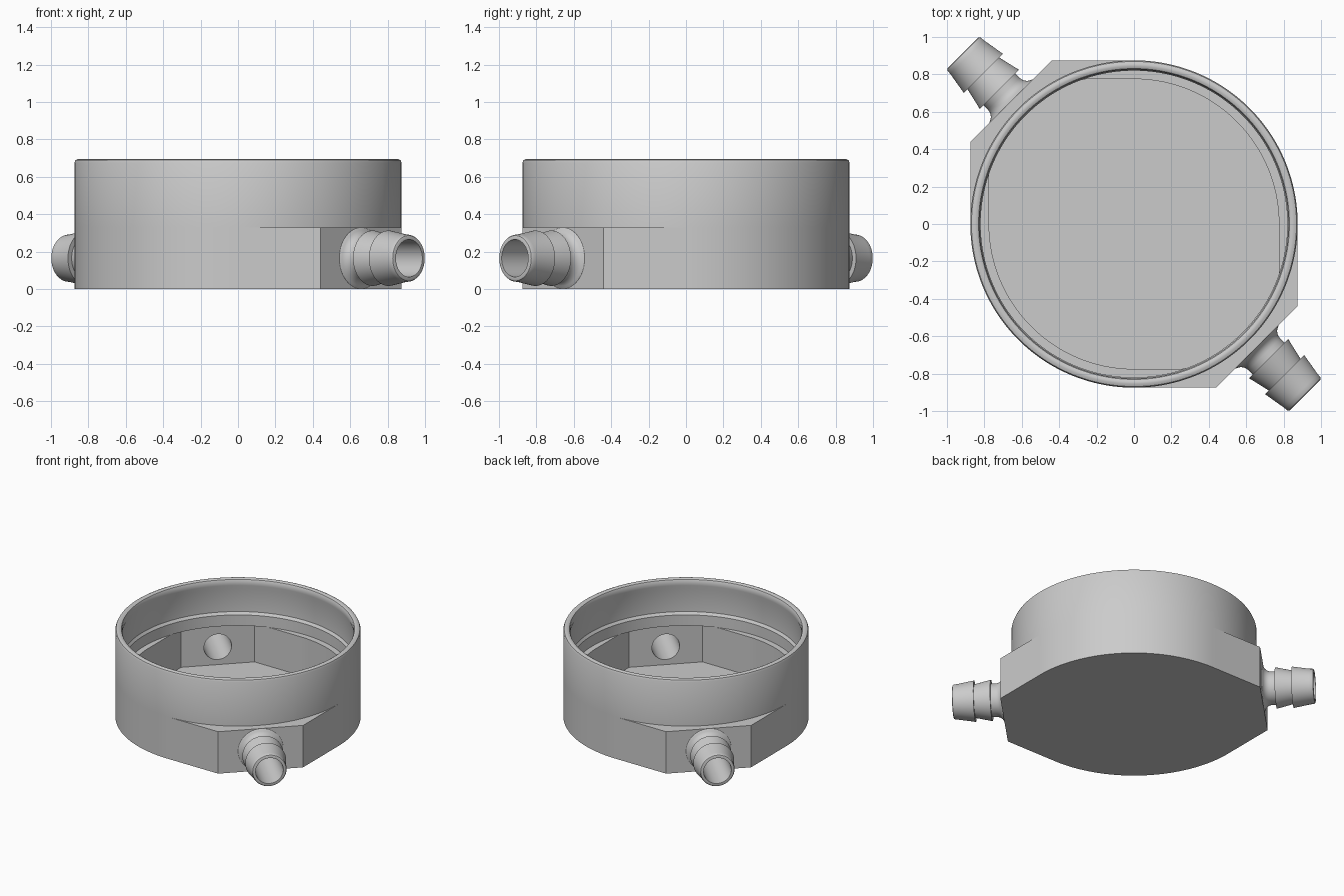
import bpy, bmesh, math
from mathutils import Vector

if "Cube" in bpy.data.objects:
    bpy.data.objects.remove(bpy.data.objects["Cube"], do_unlink=True)

grey = bpy.data.materials.new("plain_grey")
grey.use_nodes = True
grey.diffuse_color = (0.6, 0.6, 0.6, 1)
grey.node_tree.nodes["Principled BSDF"].inputs["Base Color"].default_value = (0.6, 0.6, 0.6, 1)

PORT_Z = 0.165
BORE = 0.1
SHOULDER = 0.33


def skin(name, rings, closed):
    """Bridge rings of points; either join last to first or cap both ends."""
    bm = bmesh.new()
    loops = [[bm.verts.new(p) for p in ring] for ring in rings]
    pairs = list(zip(loops, loops[1:]))
    if closed:
        pairs.append((loops[-1], loops[0]))
    else:
        bm.faces.new(loops[0])
        bm.faces.new(loops[-1])
    for a, b in pairs:
        for i in range(len(a)):
            j = (i + 1) % len(a)
            bm.faces.new((a[i], a[j], b[j], b[i]))
    bmesh.ops.remove_doubles(bm, verts=bm.verts, dist=0.00002)
    bmesh.ops.recalc_face_normals(bm, faces=bm.faces)
    mesh = bpy.data.meshes.new(name)
    bm.to_mesh(mesh)
    bm.free()
    mesh.materials.append(grey)
    obj = bpy.data.objects.new(name, mesh)
    bpy.context.collection.objects.link(obj)
    return obj


def select_only(obj):
    bpy.ops.object.select_all(action="DESELECT")
    obj.select_set(True)
    bpy.context.view_layer.objects.active = obj


# Sample angles, including the exact corners of the outer and inner outlines
CORNERS = ((0.875, 0.44), (0.775, 0.399))
angles = {round(math.radians(a * 2), 6) for a in range(180)}
for r, k in CORNERS:
    for x, y in ((-k, r), (-r, k), (k, -r), (r, -k)):
        angles.add(math.atan2(y, x) % math.tau)
angles = sorted(angles)


def circle(r, z):
    return [(r * math.cos(a), r * math.sin(a), z) for a in angles]


def block(r, k, z):
    """Circle with two opposite quadrants squared out to chamfered corners."""
    ring = []
    for a in angles:
        c, s = math.cos(a), math.sin(a)
        d = r
        if c * s < -0.000001:
            d = min(r / abs(c), r / abs(s), (r + k) / (abs(c) + abs(s)))
        ring.append((d * c, d * s, z))
    return ring


# Housing: chamfered base, round wall, rolled rim, grooved bore, lower chamber
outer, inner = CORNERS
wall = [(0.875, SHOULDER), (0.875, 0.675), (0.869, 0.689), (0.855, 0.695),
        (0.843, 0.695), (0.831, 0.689), (0.825, 0.675), (0.825, 0.645),
        (0.834, 0.615), (0.834, 0.435), (0.82, 0.415), (0.82, SHOULDER)]
rings = [block(*outer, 0), block(*outer, SHOULDER)]
rings += [circle(r, z) for r, z in wall]
rings += [block(*inner, SHOULDER), block(*inner, 0.025)]
housing = skin("housing", rings, closed=False)


def lathe(name, side, profile, closed):
    """Revolve (distance, radius) points about a diagonal port axis."""
    axis = Vector((side, -side, 0)).normalized()
    across = Vector((side, side, 0)).normalized()
    rings = []
    for d, r in profile:
        rings.append([axis * d + across * (r * math.cos(t))
                      + Vector((0, 0, PORT_Z + r * math.sin(t)))
                      for t in (math.tau * i / 64 for i in range(64))])
    return skin(name, rings, closed)


# Barbed hose ports on the two chamfers, each with a through bore
fillet = [(0.985 - 0.055 * math.sin(t), 0.175 - 0.055 * math.cos(t))
          for t in (math.pi / 2 * i / 6 for i in range(6, -1, -1))]
fillet = [(d, min(r, 0.163)) for d, r in fillet]
barbs = [(1.018, 0.12), (1.018, 0.148), (1.138, 0.12), (1.138, 0.148),
         (1.262, 0.127), (1.282, 0.126), (1.291, 0.121), (1.294, 0.114),
         (1.294, BORE), (0.915, BORE), (0.915, 0.163)]
for side, label in ((1, "front_left"), (-1, "back_right")):
    cutter = lathe("port_cutter", side, [(0.7, BORE), (1.1, BORE)], closed=False)
    select_only(housing)
    mod = housing.modifiers.new("port_hole", "BOOLEAN")
    mod.operation = "DIFFERENCE"
    mod.solver = "EXACT"
    mod.object = cutter
    bpy.ops.object.modifier_apply(modifier=mod.name)
    bpy.data.objects.remove(cutter, do_unlink=True)
    port = lathe(label + "_hose_port", side, fillet + barbs, closed=True)
    select_only(port)
    bpy.ops.object.shade_smooth_by_angle(angle=math.radians(30))

select_only(housing)
bpy.ops.object.shade_smooth_by_angle(angle=math.radians(30))
